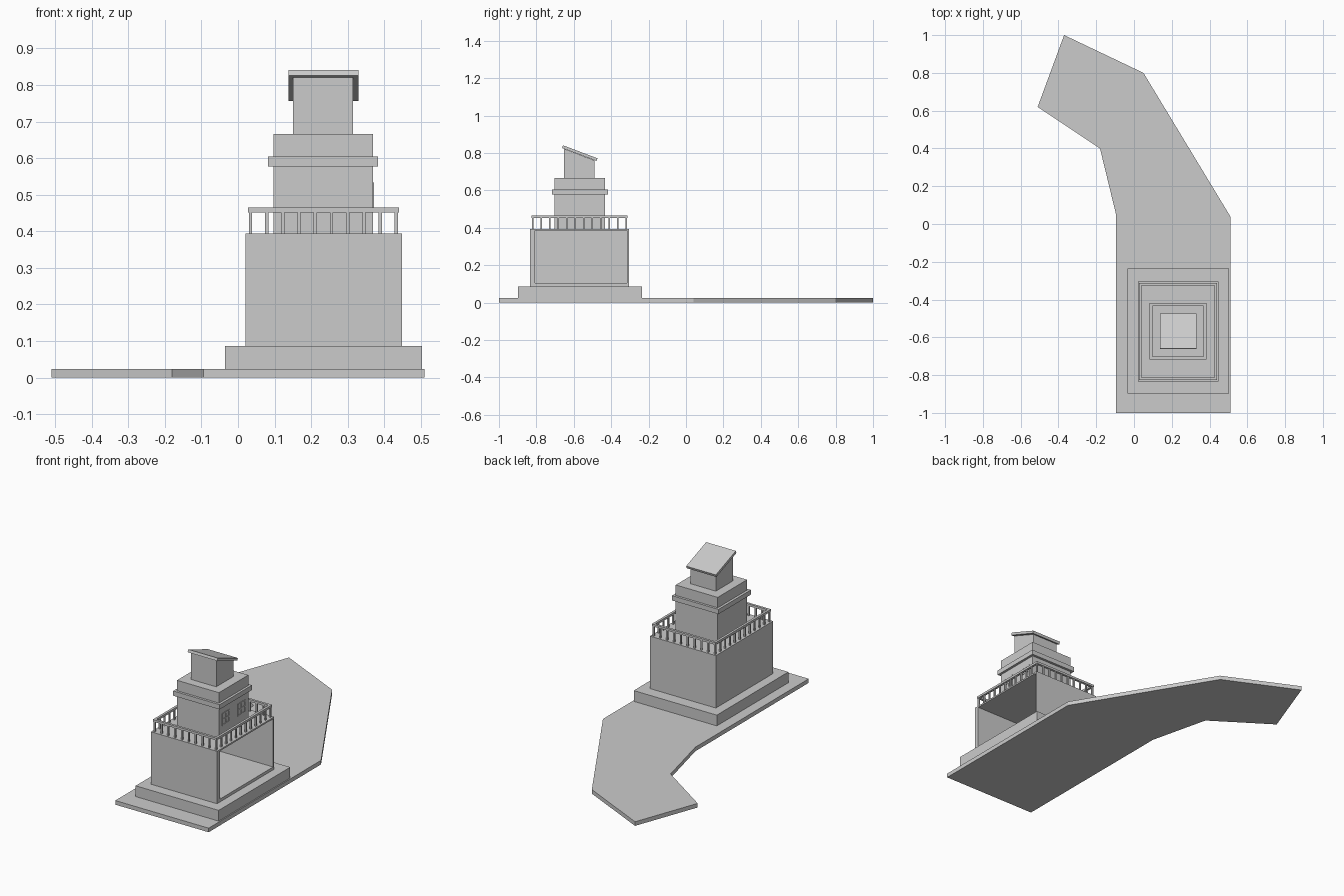
import bpy, bmesh

if "Cube" in bpy.data.objects:
    bpy.data.objects.remove(bpy.data.objects["Cube"])


def mesh_object(name, bm):
    bmesh.ops.recalc_face_normals(bm, faces=bm.faces)
    mesh = bpy.data.meshes.new(name)
    bm.to_mesh(mesh)
    bm.free()
    obj = bpy.data.objects.new(name, mesh)
    bpy.context.collection.objects.link(obj)
    return obj


def add_box(bm, x, y, z):
    verts = bmesh.ops.create_cube(bm, size=1)["verts"]
    for v in verts:
        v.co = [r[0] + (c + 0.5) * (r[1] - r[0]) for c, r in zip(v.co, (x, y, z))]


def boxes(name, *ranges):
    bm = bmesh.new()
    for r in ranges:
        add_box(bm, *r)
    return mesh_object(name, bm)


def prism(name, points, offset):
    bm = bmesh.new()
    face = bm.faces.new([bm.verts.new(p) for p in points])
    ext = bmesh.ops.extrude_face_region(bm, geom=[face])["geom"]
    bmesh.ops.translate(bm, vec=offset, verts=[g for g in ext if isinstance(g, bmesh.types.BMVert)])
    return mesh_object(name, bm)


# Ground path and plinth
path = [(-0.095, -1), (0.51, -1), (0.51, 0.04), (0.05, 0.80),
        (-0.37, 1), (-0.51, 0.62), (-0.18, 0.40), (-0.095, 0.05)]
prism("ground_path", [(x, y, 0) for x, y in path], (0, 0, 0.024))
boxes("plinth", ((-0.035, 0.503), (-0.897, -0.235), (0.024, 0.087)))

# Lower storey, hollow and open on the right side
lower = boxes("lower_storey", ((0.02, 0.448), (-0.834, -0.305), (0.087, 0.394)))
cutter = boxes("room_cutter", ((0.035, 0.60), (-0.807, -0.315), (0.104, 0.385)))
cutter.hide_render = True
cutter.hide_viewport = True
cutter.display_type = 'WIRE'
cut = lower.modifiers.new("room", 'BOOLEAN')
cut.operation = 'DIFFERENCE'
cut.solver = 'EXACT'
cut.object = cutter

# Balcony railing
X0, X1, Y0, Y1 = 0.027, 0.440, -0.826, -0.312
W, RAIL = 0.014, (0.452, 0.465)
boxes("balcony_rail",
      ((X0, X1), (Y0, Y0 + W), RAIL), ((X0, X1), (Y1 - W, Y1), RAIL),
      ((X0, X0 + W), (Y0 + W, Y1 - W), RAIL), ((X1 - W, X1), (Y0 + W, Y1 - W), RAIL))
ax, bx, ay, by = X0 + W / 2, X1 - W / 2, Y0 + W / 2, Y1 - W / 2
nx, ny, h = 9, 11, 0.0045
spots = [(ax + (bx - ax) * i / nx, y) for i in range(nx + 1) for y in (ay, by)]
spots += [(x, ay + (by - ay) * i / ny) for i in range(1, ny) for x in (ax, bx)]
boxes("balcony_posts", *[((x - h, x + h), (y - h, y + h), (0.394, 0.452)) for x, y in spots])

# Middle storey with its band
boxes("middle_storey", ((0.097, 0.369), (-0.703, -0.432), (0.394, 0.666)))
boxes("middle_band", ((0.082, 0.383), (-0.717, -0.418), (0.577, 0.605)))

# Windows on the right wall: frame bars with a cross
for n, yc in enumerate((-0.64, -0.495)):
    bars = []
    face, t = (0.366, 0.3725), 0.004
    for d in (-0.031, 0, 0.031):
        bars.append((face, (yc + d - t, yc + d + t), (0.460, 0.534)))
    for z in (0.464, 0.497, 0.530):
        bars.append((face, (yc - 0.035, yc + 0.035), (z - t, z + t)))
    boxes("window_%d" % (n + 1), *bars)

# Top storey and sloping roof
prism("top_storey", [(0.15, -0.651, 0.666), (0.15, -0.49, 0.666),
                     (0.15, -0.49, 0.760), (0.15, -0.651, 0.821)], (0.165, 0, 0))
prism("roof", [(0.138, -0.663, 0.826), (0.138, -0.478, 0.757),
               (0.138, -0.473, 0.771), (0.138, -0.658, 0.841)], (0.192, 0, 0))
